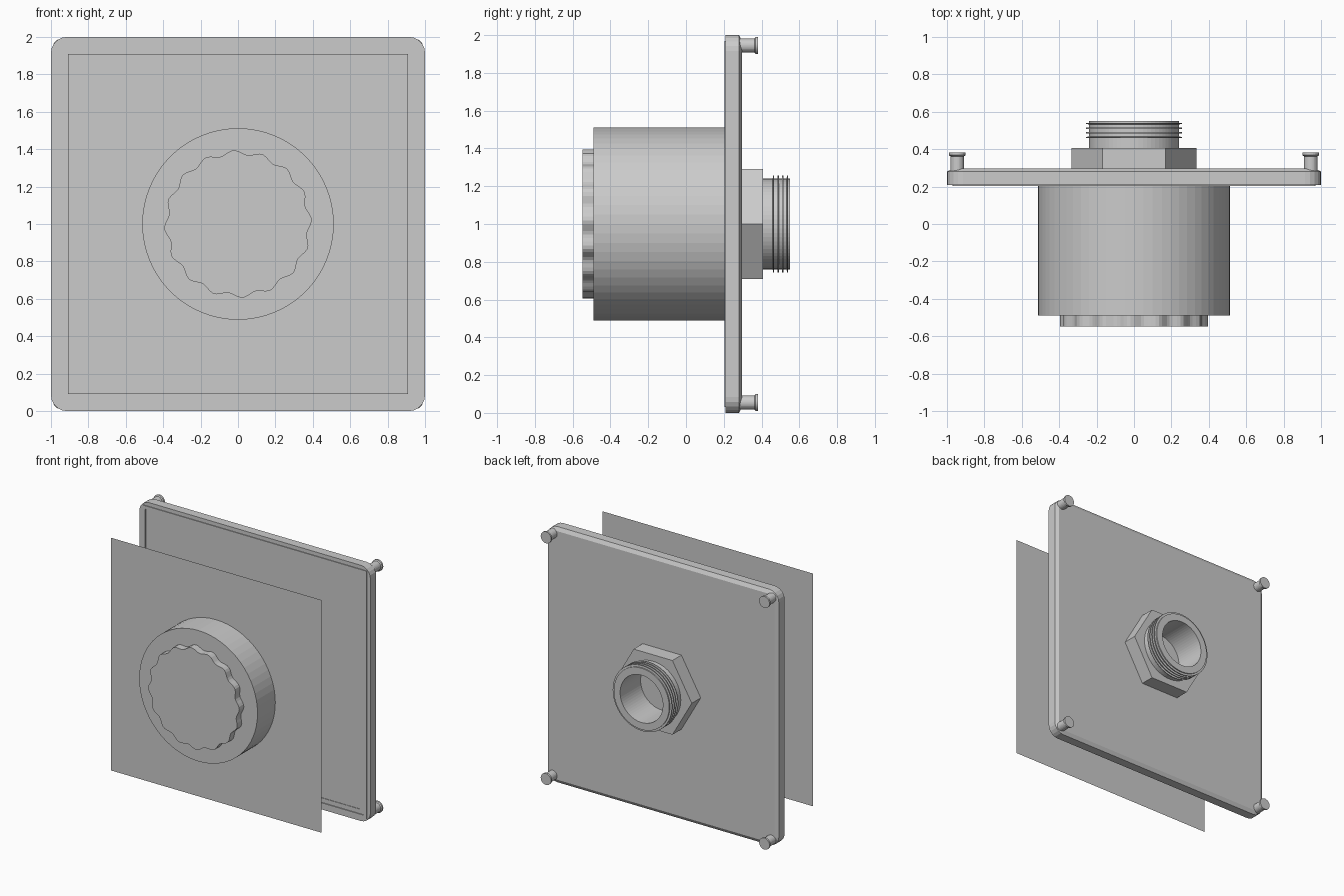
import bpy, bmesh
from math import sin, cos, pi, tau

cube = bpy.data.objects.get("Cube")
if cube:
    bpy.data.objects.remove(cube, do_unlink=True)

grey = bpy.data.materials.new("plain grey")
grey.use_nodes = True
colour = (0.6, 0.6, 0.6, 1)
grey.diffuse_color = colour
grey.node_tree.nodes["Principled BSDF"].inputs["Base Color"].default_value = colour


def finish(name, bm):
    mesh = bpy.data.meshes.new(name)
    bm.to_mesh(mesh)
    bm.free()
    mesh.materials.append(grey)
    bpy.context.collection.objects.link(bpy.data.objects.new(name, mesh))


def loft(name, rings, centre=(0, 1), cap_start=True, cap_end=True):
    """Join outlines of (x, z) points, each paired with its y, into one part."""
    bm = bmesh.new()
    loops = [[bm.verts.new((centre[0] + x, y, centre[1] + z)) for x, z in pts]
             for pts, y in rings]
    for a, b in zip(loops, loops[1:]):
        for i in range(len(a)):
            j = (i + 1) % len(a)
            bm.faces.new((a[i], a[j], b[j], b[i]))
    if cap_start:
        bm.faces.new(loops[0])
    if cap_end:
        bm.faces.new(loops[-1])
    bmesh.ops.recalc_face_normals(bm, faces=bm.faces)
    finish(name, bm)


def circle(r, n=64):
    return [(r * cos(tau * i / n), r * sin(tau * i / n)) for i in range(n)]


def rounded_square(half, r, steps=5):
    pts = []
    for q in range(4):
        sx, sz = ((1, 1), (-1, 1), (-1, -1), (1, -1))[q]
        for k in range(steps + 1):
            a = (q + k / steps) * pi / 2
            pts.append((sx * (half - r) + r * cos(a), sz * (half - r) + r * sin(a)))
    return pts


def scalloped(r, depth, waves, n=128):
    pts = []
    for i in range(n):
        a = tau * i / n
        d = r + depth * cos(waves * (a - 1.63))
        pts.append((d * cos(a), d * sin(a)))
    return pts


# Wall plate: shallow front floor, raised lip, square-edged rim, chamfered back
steps = [(0.91, 0.004, 0.214), (0.91, 0.004, 0.21), (0.945, 0.004, 0.21),
         (0.945, 0.004, 0.203), (0.97, 0.004, 0.203), (0.97, 0.004, 0.209),
         (1, 0.085, 0.209), (1, 0.085, 0.28), (0.972, 0.04, 0.296)]
loft("back_plate", [(rounded_square(h, r), y) for h, r, y in steps])

# Thin front panel, a single sheet
panel = bmesh.new()
panel.faces.new([panel.verts.new((x, -0.27, 1 + z))
                 for x, z in ((-0.91, -0.91), (0.91, -0.91), (0.91, 0.91), (-0.91, 0.91))])
finish("front_panel", panel)

# Large drum and scalloped knob
loft("drum", [(circle(0.512), -0.49), (circle(0.512), 0.214)])
knob = scalloped(0.383, 0.012, 16)
loft("knob", [(knob, -0.547), (knob, -0.49)], cap_end=False)

# Hexagonal nut, open in the middle for the pipe
nut_rings = [(circle(0.335, 6), 0.294), (circle(0.335, 6), 0.407), (circle(0.225, 6), 0.407)]
loft("hex_nut", nut_rings, cap_start=False, cap_end=False)

# Threaded pipe with thin ridges and an open bore
pipe = [(0.24, 0.296)]
for y in (0.463, 0.488, 0.512, 0.537):
    pipe += [(0.24, y - 0.004), (0.256, y - 0.003), (0.256, y + 0.003), (0.24, y + 0.004)]
pipe += [(0.24, 0.55), (0.185, 0.55), (0.185, 0.297)]
loft("threaded_pipe", [(circle(r), y) for r, y in pipe], cap_start=False)

# Corner pegs with flanged heads
profile = [(0.037, 0.27), (0.037, 0.362), (0.045, 0.368), (0.045, 0.382)]
for side, x in (("right", -0.945), ("left", 0.945)):
    for level, z in (("lower", 0.055), ("upper", 1.945)):
        loft(f"{level}_{side}_peg", [(circle(r, 24), y) for r, y in profile], centre=(x, z))
